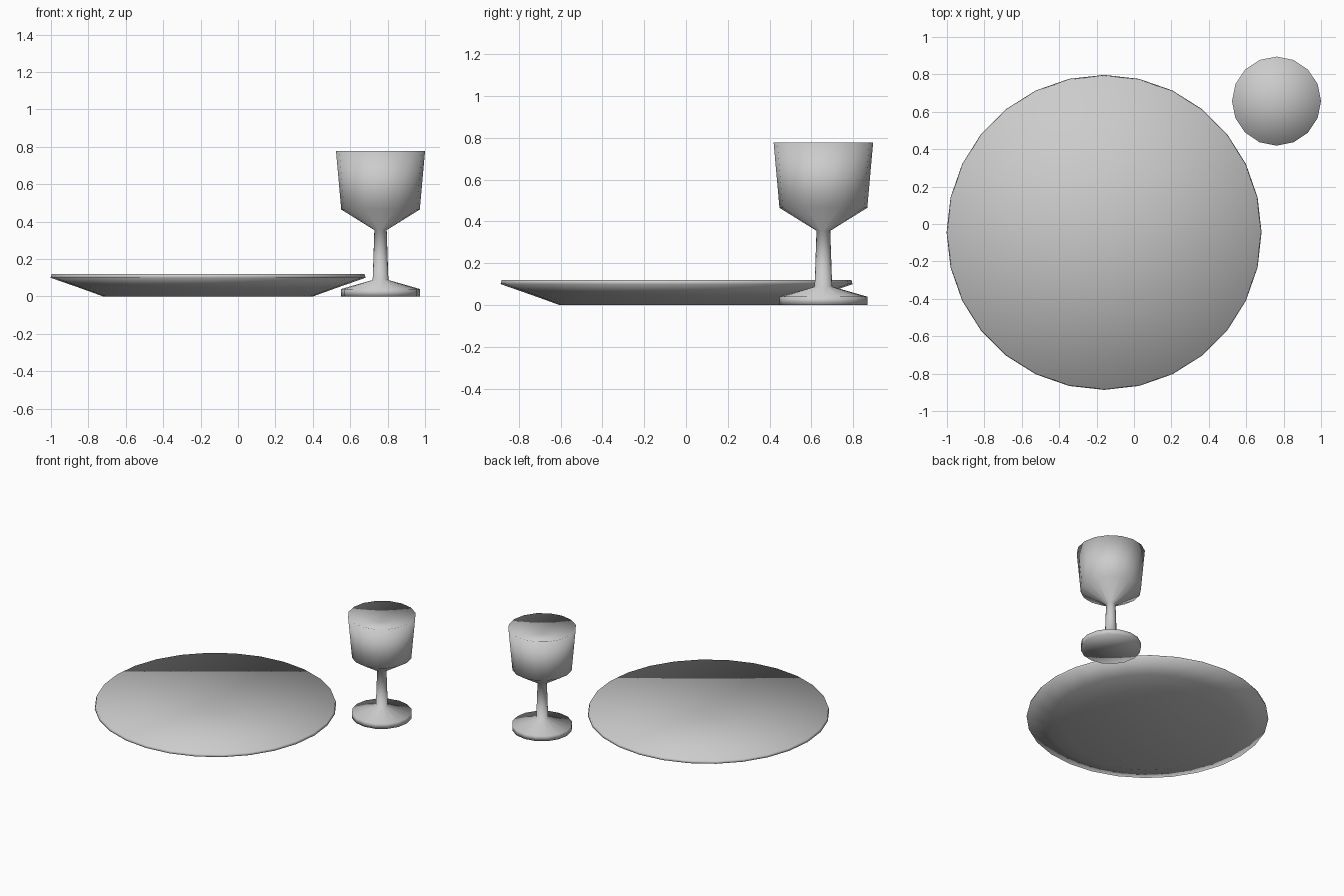
import bpy, bmesh, math

if "Cube" in bpy.data.objects:
    bpy.data.objects.remove(bpy.data.objects["Cube"])


def lathe(name, centre, sides, profile):
    """Revolve (radius, z) points; radius 0 makes a closing pole vertex."""
    bm = bmesh.new()
    rings = []
    for r, z in profile:
        count = sides if r else 1
        rings.append([bm.verts.new((r * math.cos(2 * math.pi * i / sides),
                                    r * math.sin(2 * math.pi * i / sides), z))
                      for i in range(count)])
    for low, high in zip(rings, rings[1:]):
        for i in range(sides):
            j = (i + 1) % sides
            if len(low) == 1:
                bm.faces.new((low[0], high[j], high[i]))
            elif len(high) == 1:
                bm.faces.new((low[i], low[j], high[0]))
            else:
                bm.faces.new((low[i], low[j], high[j], high[i]))
    for f in bm.faces:
        f.smooth = True
    mesh = bpy.data.meshes.new(name)
    bm.to_mesh(mesh)
    bm.free()
    obj = bpy.data.objects.new(name, mesh)
    obj.location = (centre[0], centre[1], 0)
    bpy.context.collection.objects.link(obj)
    return obj


# Shallow dished plate
lathe("plate", (-0.16, -0.045), 28,
      [(0, 0), (0.56, 0), (0.69, 0.047), (0.842, 0.10), (0.836, 0.12), (0, 0.05)])

# Goblet: foot, stem, bowl and gently sunken top
lathe("goblet", (0.762, 0.657), 16,
      [(0, 0), (0.21, 0), (0.21, 0.04), (0.042, 0.088), (0.033, 0.355),
       (0.21, 0.465), (0.238, 0.777), (0, 0.72)])
